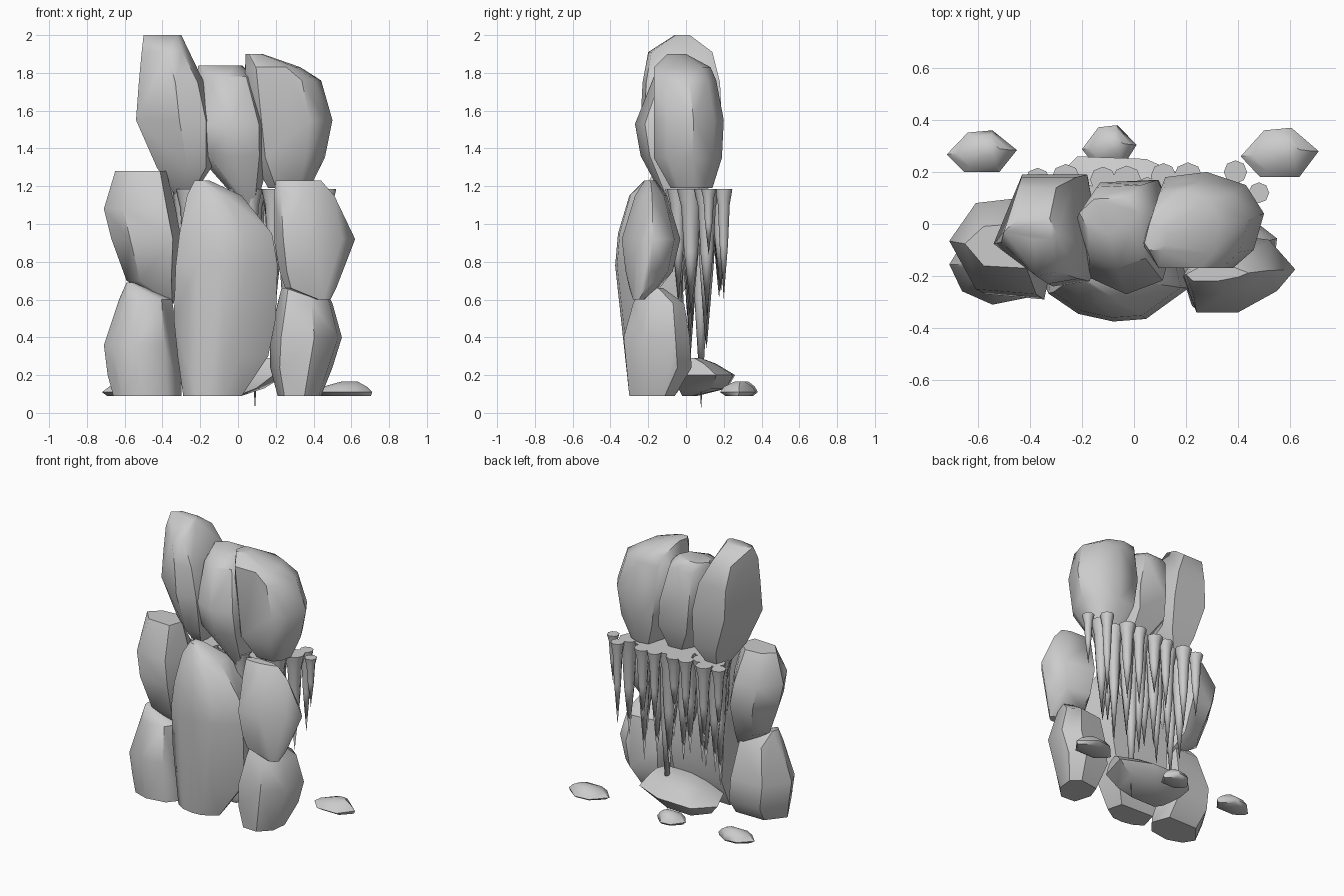
import bpy, bmesh, math, random

random.seed(4)


def finish(name, bm, angle):
    bmesh.ops.recalc_face_normals(bm, faces=bm.faces)
    me = bpy.data.meshes.new(name)
    bm.to_mesh(me)
    bm.free()
    ob = bpy.data.objects.new(name, me)
    bpy.context.collection.objects.link(ob)
    bpy.ops.object.select_all(action='DESELECT')
    ob.select_set(True)
    bpy.context.view_layer.objects.active = ob
    bpy.ops.object.shade_smooth_by_angle(angle=math.radians(angle))
    return ob


def rock(name, plan, levels):
    """Plan outline fitted to (z, x0, x1, y0, y1) at each level, then hulled."""
    xs, ys = [p[0] for p in plan], [p[1] for p in plan]
    ax, bx, ay, by = min(xs), max(xs), min(ys), max(ys)
    bm = bmesh.new()
    for z, x0, x1, y0, y1 in levels:
        for x, y in plan:
            bm.verts.new((x0 + (x1 - x0) * (x - ax) / (bx - ax),
                          y0 + (y1 - y0) * (y - ay) / (by - ay), z))
    res = bmesh.ops.convex_hull(bm, input=bm.verts)
    junk = {e for e in res['geom_interior'] + res['geom_unused']
            if isinstance(e, bmesh.types.BMVert)}
    bmesh.ops.delete(bm, geom=list(junk), context='VERTS')
    bmesh.ops.dissolve_limit(bm, angle_limit=math.radians(4), verts=bm.verts, edges=bm.edges)
    return finish(name, bm, 42)


# Upper boulders
rock("upper_left_boulder",
     [(-.54, -.08), (-.43, .18), (-.18, .18), (-.13, -.1), (-.17, -.22), (-.31, -.24)],
     [(2.0, -.50, -.30, -.06, .02), (1.91, -.51, -.27, -.2, .14), (1.75, -.525, -.18, -.23, .18),
      (1.55, -.54, -.13, -.24, .19), (1.3, -.43, -.14, -.2, .17), (1.15, -.33, -.24, -.06, .1)])
rock("upper_middle_boulder",
     [(-.22, -.0), (-.12, .16), (.1, .17), (.18, .0), (.12, -.2), (-.02, -.25), (-.16, -.19)],
     [(1.84, -.21, .02, -.04, .1), (1.78, -.22, .09, -.17, .15), (1.53, -.23, .17, -.27, .17),
      (1.36, -.21, .17, -.24, .17), (1.1, .02, .1, -.1, .02)])
rock("upper_right_boulder",
     [(.03, -.07), (.12, .18), (.28, .2), (.43, .15), (.5, .04), (.46, -.1), (.38, -.17), (.12, -.17)],
     [(1.9, .04, .13, -.1, .0), (1.83, .04, .33, -.17, .13), (1.76, .04, .44, -.17, .16),
      (1.55, .03, .5, -.17, .2), (1.35, .07, .46, -.17, .19), (1.19, .16, .38, -.08, .14)])

# Middle boulders
rock("middle_left_boulder",
     [(-.71, -.05), (-.6, .1), (-.42, .12), (-.3, -.05), (-.35, -.26), (-.6, -.24)],
     [(1.28, -.65, -.38, -.17, .0), (1.08, -.71, -.33, -.27, .1), (.92, -.67, -.3, -.29, .1),
      (.7, -.59, -.32, -.23, .03), (.58, -.4, -.34, -.14, -.06)])
rock("middle_right_boulder",
     [(.19, -.2), (.24, -.33), (.4, -.33), (.55, -.25), (.62, -.17), (.52, -.06), (.3, -.03)],
     [(1.23, .2, .44, -.22, -.16), (1.15, .19, .51, -.27, -.1), (.92, .19, .62, -.34, -.03),
      (.75, .22, .55, -.32, -.07), (.66, .25, .52, -.3, -.14), (.6, .42, .49, -.28, -.22)])

# Front and lower boulders
rock("front_centre_boulder",
     [(-.34, -.26), (-.22, -.34), (-.08, -.37), (.05, -.36), (.22, -.24), (.17, -.03), (-.28, -.01)],
     [(1.23, -.23, -.15, -.22, -.15), (1.15, -.27, .02, -.3, -.08), (.95, -.31, .18, -.36, -.04),
      (.78, -.33, .21, -.375, -.02), (.5, -.34, .2, -.34, -.01), (.3, -.32, .16, -.32, -.01),
      (.09, -.29, .02, -.3, -.12)])
rock("lower_left_boulder",
     [(-.71, -.15), (-.66, -.25), (-.54, -.3), (-.38, -.27), (-.3, -.15), (-.35, .02), (-.6, .02)],
     [(.69, -.59, -.55, -.2, -.13), (.6, -.63, -.35, -.26, -.04), (.36, -.71, -.31, -.31, .02),
      (.2, -.69, -.3, -.3, .02), (.09, -.66, -.3, -.29, -.06)])
rock("lower_right_boulder",
     [(.16, -.15), (.22, -.33), (.4, -.34), (.53, -.22), (.55, -.05), (.45, .03), (.22, .0)],
     [(.66, .23, .46, -.24, -.12), (.58, .21, .5, -.28, -.01), (.4, .17, .55, -.33, .02),
      (.24, .17, .5, -.32, .03), (.09, .21, .44, -.3, -.06)])

# Splash rock behind and loose stones
rock("back_base_rock",
     [(-.32, .14), (-.2, .26), (.06, .25), (.26, .16), (.2, -.05), (-.24, -.05)],
     [(.29, -.06, .2, -.03, .08), (.26, -.18, .22, -.04, .16), (.2, -.34, .25, -.05, .26),
      (.13, -.28, .14, -.04, .22), (.09, -.22, .02, -.02, .06)])
stone_plan = [(-1, -.1), (-.4, .9), (.3, 1), (1, .1), (.5, -.9), (-.5, -.9)]
for name, x0, x1, y0, y1 in (("left_stone", -.72, -.45, .2, .36),
                             ("right_stone", .41, .71, .18, .37),
                             ("back_stone", -.2, .01, .22, .38)):
    w, d = x1 - x0, y1 - y0
    rock(name, stone_plan,
         [(.165, x0 + .45 * w, x1 - .25 * w, y0 + .4 * d, y1 - .3 * d),
          (.14, x0 + .15 * w, x1 - .1 * w, y0 + .12 * d, y1 - .1 * d),
          (.11, x0, x1, y0, y1), (.09, x0 + .1 * w, x1 - .02 * w, y0 + .15 * d, y1 - .15 * d)])


# Icicles: flared eight-sided spikes whose flat tops merge into a ledge
def icicle(name, x, y, length, r):
    bm = bmesh.new()
    prof = [(0, r), (.03, r * .95), (.14, r * .7), (.5, r * .5)]
    rings = [[bm.verts.new((x + q * math.cos(k * math.tau / 8), y + q * math.sin(k * math.tau / 8),
                            1.185 - t * length)) for k in range(8)] for t, q in prof]
    tip = bm.verts.new((x, y, 1.185 - length))
    bm.faces.new(rings[0])
    for k in range(8):
        j = (k + 1) % 8
        for a, b in zip(rings, rings[1:]):
            bm.faces.new((a[k], a[j], b[j], b[k]))
        bm.faces.new((rings[-1][k], rings[-1][j], tip))
    finish(name, bm, 50)


spots = [(.09, .08, 1.17, .07), (.48, .12, .35, .04), (.39, .2, .58, .045)]
for y, x0, n, lo, hi, r in ((.18, -.36, 6, .35, .6, .055), (.11, -.31, 7, .6, .88, .07),
                            (.03, -.28, 6, .65, .9, .075), (-.05, -.27, 5, .5, .8, .07)):
    for i in range(n):
        spots.append((x0 + i * .115 + random.uniform(-.02, .02), y + random.uniform(-.015, .01),
                      random.uniform(lo, hi), r * random.uniform(.85, 1.05)))
for i, s in enumerate(spots):
    icicle(f"icicle_{i + 1}", *s)
